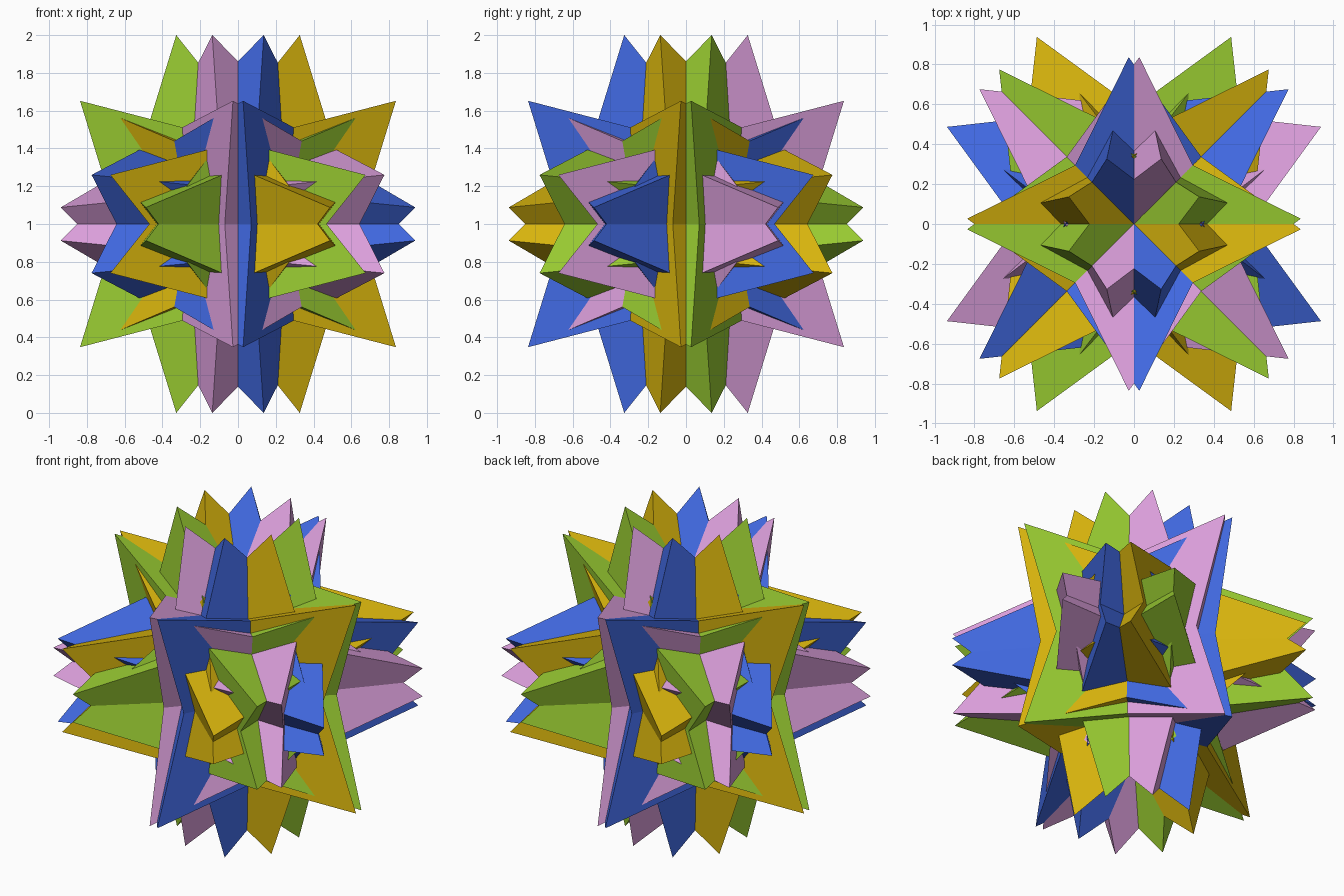
import bpy
import bmesh
from mathutils import Vector

if "Cube" in bpy.data.objects:
    bpy.data.objects.remove(bpy.data.objects["Cube"])

# Three perpendicular half-axes that orient one regular tetrahedron
u = Vector((-0.80, 0.16, 0.91)).normalized()
v = Vector((0.16, -1.16, 0.35))
v = (v - u * v.dot(u)).normalized()
w = u.cross(v)
if w.x < 0:
    w = -w

# Alternate corners of a cube, scaled so that the top corner is 1 above the centre
corners = [u + v + w, u - v - w, v - u - w, w - u - v]
scale = 1.0 / corners[0].z
corners = [c * scale for c in corners]

FACES = [(0, 1, 2), (0, 3, 1), (0, 2, 3), (1, 3, 2)]

# Each colour is the base group turned or mirrored about the vertical axis
GROUPS = [
    ("blue", (0.053, 0.141, 0.753), lambda p: (p.x, p.y, p.z)),
    ("pink", (0.723, 0.352, 0.723), lambda p: (-p.x, p.y, p.z)),
    ("gold", (0.701, 0.468, 0.004), lambda p: (-p.y, -p.x, p.z)),
    ("green", (0.323, 0.610, 0.032), lambda p: (p.y, -p.x, p.z)),
]


def tetrahedron(name, points, material):
    """One flat-faced tetrahedron with outward normals."""
    bm = bmesh.new()
    verts = [bm.verts.new(p) for p in points]
    for f in FACES:
        bm.faces.new([verts[i] for i in f])
    bmesh.ops.recalc_face_normals(bm, faces=bm.faces[:])
    mesh = bpy.data.meshes.new(name)
    bm.to_mesh(mesh)
    bm.free()
    mesh.materials.append(material)
    obj = bpy.data.objects.new(name, mesh)
    obj.location.z = 1.0
    bpy.context.collection.objects.link(obj)


for colour, rgb, place in GROUPS:
    mat = bpy.data.materials.new(colour)
    mat.diffuse_color = (*rgb, 1.0)
    mat.use_nodes = True
    mat.node_tree.nodes["Principled BSDF"].inputs["Base Color"].default_value = mat.diffuse_color
    # Four tetrahedra per colour: half turn about z and mirror in z
    for turn in (1, -1):
        for flip in (1, -1):
            pts = []
            for c in corners:
                x, y, z = place(c)
                pts.append(Vector((x * turn, y * turn, z * flip)))
            side = "front" if turn == 1 else "back"
            level = "upper" if flip == 1 else "lower"
            tetrahedron(f"{colour}_{side}_{level}_tetrahedron", pts, mat)
